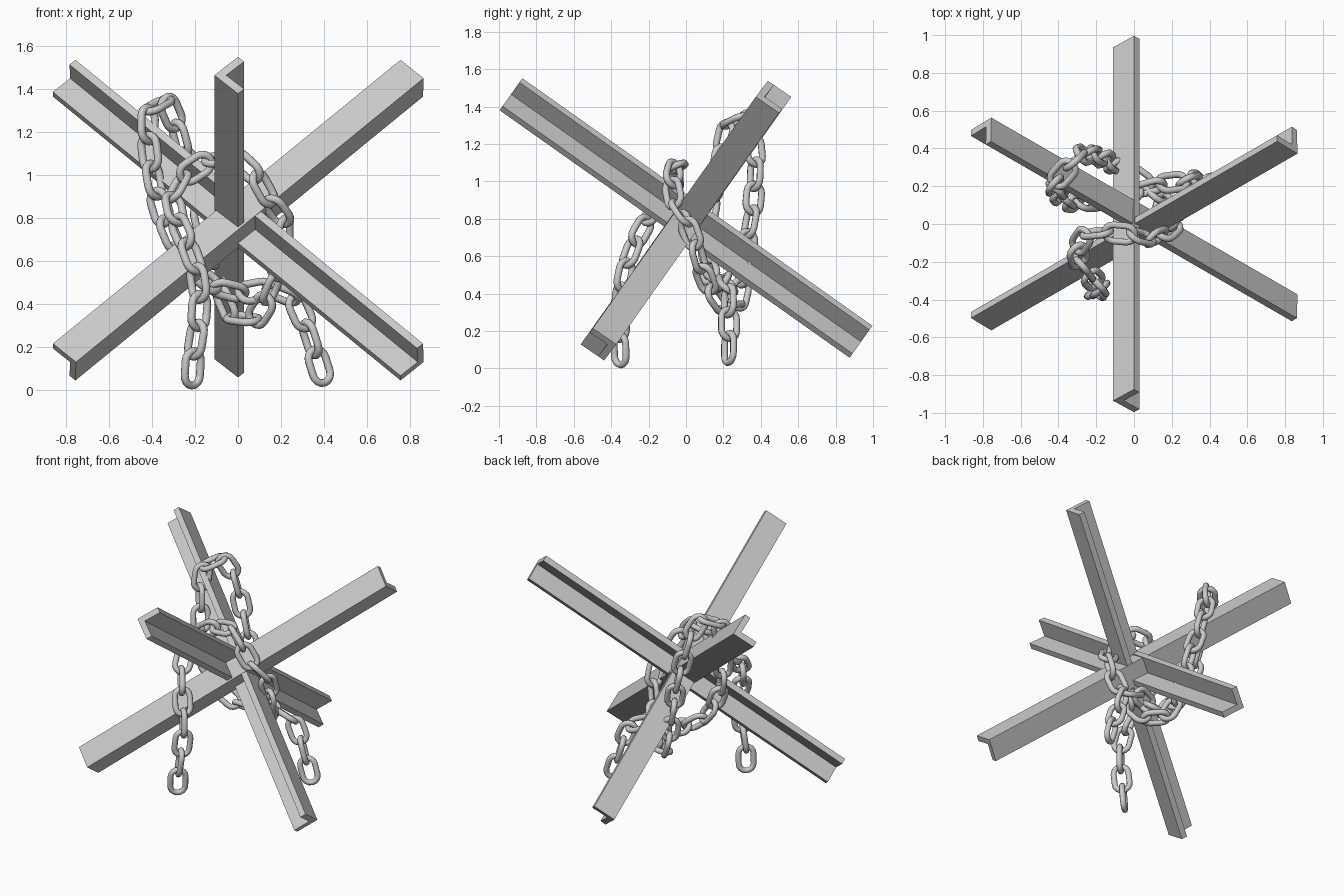
import bpy, bmesh
from math import radians, cos, sin, pi, sqrt
from mathutils import Vector, Matrix

if "Cube" in bpy.data.objects:
    bpy.data.objects.remove(bpy.data.objects["Cube"])


def make_object(name, bm):
    bmesh.ops.recalc_face_normals(bm, faces=bm.faces)
    mesh = bpy.data.meshes.new(name)
    bm.to_mesh(mesh)
    bm.free()
    ob = bpy.data.objects.new(name, mesh)
    bpy.context.collection.objects.link(ob)
    return ob


# Three angle-iron beams, mutually perpendicular, crossing at the centre
HALF = 1.146
PROFILE = [(-.11, 0), (0, -.105), (.028, -.078), (-.055, 0), (.028, .078), (0, .105)]


def beam(name, turn, z):
    d = Vector((0, -sqrt(2 / 3), sqrt(1 / 3)))     # along the beam
    v = Vector((0, sqrt(1 / 3), sqrt(2 / 3)))      # across the beam
    bm = bmesh.new()
    rings = [[bm.verts.new(Vector((u, 0, 0)) + v * w + d * s) for u, w in PROFILE]
             for s in (-HALF, HALF)]
    n = len(PROFILE)
    for i in range(n):
        j = (i + 1) % n
        bm.faces.new((rings[0][i], rings[0][j], rings[1][j], rings[1][i]))
    for r in rings:                                # each cap as two flange quads
        bm.faces.new((r[0], r[1], r[2], r[3]))
        bm.faces.new((r[0], r[3], r[4], r[5]))
    bm.transform(Matrix.Translation((0, 0, z)) @ Matrix.Rotation(radians(turn), 4, 'Z'))
    make_object(name, bm)


beam("beam_front", 0, .804)
beam("beam_right", 120, .79)
beam("beam_left", 240, .79)

# Chain path: hangs at front left, goes over the front beam, under the centre,
# up and over the left beam, then back down to a loose end at the right
PATH = [(-.215, -.35, .03), (-.205, -.355, .18), (-.18, -.35, .34), (-.18, -.33, .50),
        (-.23, -.28, .66), (-.29, -.20, .80), (-.30, -.10, .93), (-.22, -.04, 1.02),
        (-.10, -.05, 1.08), (.02, -.06, 1.07), (.10, -.08, .97), (.16, -.05, .86),
        (.22, .01, .77), (.21, .06, .62), (.16, .10, .48), (.11, .16, .37),
        (.03, .24, .29), (-.06, .29, .38), (-.10, .31, .54), (-.14, .33, .70),
        (-.18, .36, .87), (-.23, .37, 1.02), (-.27, .37, 1.17), (-.31, .34, 1.30),
        (-.37, .27, 1.375), (-.425, .21, 1.27), (-.41, .18, 1.10), (-.39, .15, .95),
        (-.35, .12, .80), (-.28, .11, .64), (-.16, .12, .51), (-.03, .16, .45),
        (.09, .20, .45), (.20, .22, .48), (.285, .23, .39), (.33, .23, .26),
        (.385, .23, .09), (.40, .23, .04)]
PITCH, WIRE, BEND, STRAIGHT = .131, .0185, .047, .034


def smooth_path(pts, steps=30):
    p = [Vector(q) for q in pts]
    p = [2 * p[0] - p[1]] + p + [2 * p[-1] - p[-2]]
    out = []
    for a, b, c, d in zip(p, p[1:], p[2:], p[3:]):
        for k in range(steps):
            t = k / steps
            out.append(.5 * (2 * b + (c - a) * t + (2 * a - 5 * b + 4 * c - d) * t * t
                             + (3 * b - a - 3 * c + d) * t ** 3))
    return out


def add_link(bm, centre, along, side, arc=8, sides=8):
    up = along.cross(side)
    rings = []
    for end in (0, 1):
        for k in range(arc + 1):
            a = pi * end + pi * k / arc
            out = side * cos(a) + along * sin(a)
            mid = centre + along * STRAIGHT * (1 - 2 * end) + out * BEND
            rings.append([bm.verts.new(mid + WIRE * (out * cos(2 * pi * s / sides)
                                                     + up * sin(2 * pi * s / sides)))
                          for s in range(sides)])
    for r, q in zip(rings, rings[1:] + rings[:1]):
        for s in range(sides):
            t = (s + 1) % sides
            bm.faces.new((r[s], r[t], q[t], q[s]))


# Nodes spaced by one pitch, one link between each pair
path = smooth_path(PATH)
nodes = [path[0]]
for q in path:
    if (q - nodes[-1]).length >= PITCH:
        nodes.append(q)

bm = bmesh.new()
side = Vector((.75, .66, 0))
for i, (a, b) in enumerate(zip(nodes, nodes[1:])):
    along = (b - a).normalized()
    side = (side - along * side.dot(along)).normalized()   # carry the roll along
    add_link(bm, (a + b) / 2, along, side if i % 2 == 0 else along.cross(side))
chain = make_object("chain", bm)
low = min(v.co.z for v in chain.data.vertices)
chain.data.transform(Matrix.Translation((0, 0, -low)))
for poly in chain.data.polygons:
    poly.use_smooth = True
